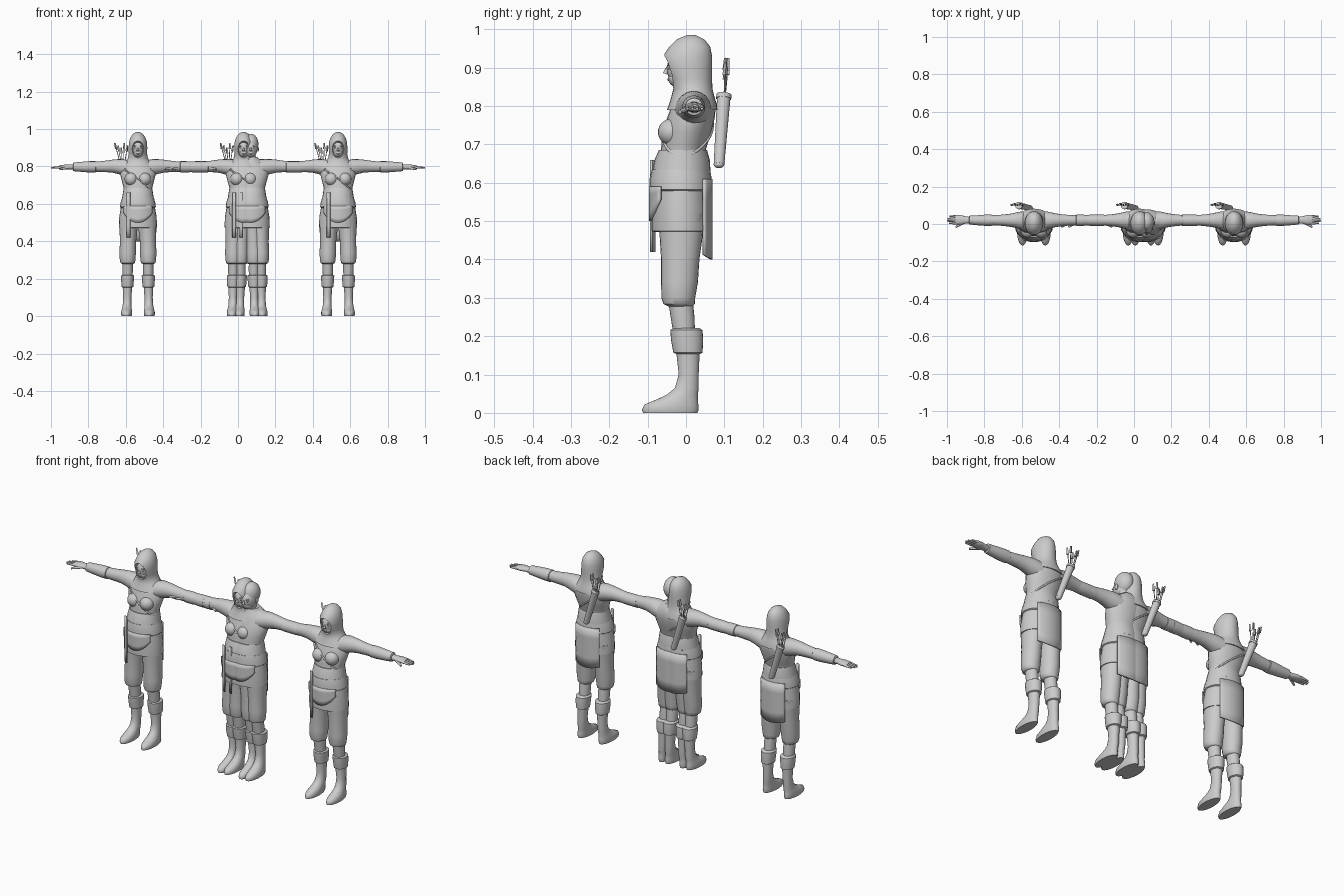
import bpy, bmesh
from math import sin, cos, pi, radians
from mathutils import Vector

default = bpy.data.objects.get("Cube")
if default:
    bpy.data.objects.remove(default, do_unlink=True)

GREY = (0.6, 0.6, 0.6, 1)
cloth = bpy.data.materials.new("plain grey")
cloth.use_nodes = True
cloth.diffuse_color = GREY
cloth.node_tree.nodes["Principled BSDF"].inputs["Base Color"].default_value = GREY

made = []
origin = Vector((0, 0, 0))


def finish(name, bm):
    bmesh.ops.recalc_face_normals(bm, faces=bm.faces)
    mesh = bpy.data.meshes.new(name)
    bm.to_mesh(mesh)
    bm.free()
    mesh.materials.append(cloth)
    obj = bpy.data.objects.new(name, mesh)
    obj.location = origin
    bpy.context.collection.objects.link(obj)
    made.append(obj)
    return obj


def skin(name, rows, closed=True, caps=True):
    """Bridge rows of points into a surface."""
    bm = bmesh.new()
    grid = [[bm.verts.new(p) for p in row] for row in rows]
    n = len(grid[0])
    for low, high in zip(grid, grid[1:]):
        for i in range(n if closed else n - 1):
            j = (i + 1) % n
            bm.faces.new((low[i], low[j], high[j], high[i]))
    if caps:
        bm.faces.new(grid[0])
        bm.faces.new(grid[-1])
    return finish(name, bm)


def upright(name, rings, side=1, n=24):
    """Rings of (z, centre x, centre y, radius x, radius y)."""
    turns = [2 * pi * i / n for i in range(n)]
    return skin(name, [[(side * (cx + rx * cos(a)), cy + ry * sin(a), z) for a in turns]
                       for z, cx, cy, rx, ry in rings])


def sideways(name, rings, side=1, n=16):
    """Rings of (x, centre y, centre z, radius y, radius z)."""
    turns = [2 * pi * i / n for i in range(n)]
    return skin(name, [[(side * x, cy + ry * cos(a), cz + rz * sin(a)) for a in turns]
                       for x, cy, cz, ry, rz in rings])


def ball(name, centre, radii):
    bm = bmesh.new()
    bmesh.ops.create_uvsphere(bm, u_segments=24, v_segments=16, radius=1)
    bmesh.ops.scale(bm, vec=radii, verts=bm.verts)
    bmesh.ops.translate(bm, vec=centre, verts=bm.verts)
    return finish(name, bm)


def rod(name, start, end, r1, r2, n=12):
    start, end = Vector(start), Vector(end)
    axis = end - start
    bm = bmesh.new()
    bmesh.ops.create_cone(bm, cap_ends=True, segments=n, radius1=r1, radius2=r2, depth=axis.length)
    bmesh.ops.rotate(bm, matrix=axis.to_track_quat("Z", "Y").to_matrix(), verts=bm.verts)
    bmesh.ops.translate(bm, vec=(start + end) / 2, verts=bm.verts)
    return finish(name, bm)


def drape(name, middle, half, top, bottom, rx, ry, droop=0):
    """Hanging cloth bent round the hips; droop lifts the outer corners."""
    rows = []
    for k in range(5):
        row = []
        for i in range(13):
            u = i / 6 - 1
            a = middle + half * u
            z = top + (bottom + droop * u * u - top) * k / 4
            row.append((rx * sin(a), -0.014 - ry * cos(a), z))
        rows.append(row)
    obj = skin(name, rows, closed=False, caps=False)
    mod = obj.modifiers.new("thickness", "SOLIDIFY")
    mod.thickness = 0.006
    mod.offset = 0


def centred(rings):
    return [(z, 0, cy, rx, ry) for z, cy, rx, ry in rings]


TORSO = [(.57, -.014, .09, .073), (.63, -.012, .078, .068), (.66, -.01, .073, .062),
         (.68, -.008, .075, .058), (.7, -.004, .08, .06), (.73, .002, .088, .064),
         (.77, .013, .098, .062), (.8, .02, .092, .058), (.83, .02, .06, .05),
         (.85, .02, .034, .036)]


def torso_at(z):
    for low, high in zip(TORSO, TORSO[1:]):
        if low[0] <= z <= high[0]:
            t = (z - low[0]) / (high[0] - low[0])
            return [a + (b - a) * t for a, b in zip(low, high)][1:]


def leg(label, s):
    upright(label + "_trouser", [
        (.278, .055, -.015, .028, .032), (.284, .055, -.018, .038, .041),
        (.3, .055, -.02, .042, .044), (.34, .055, -.017, .044, .048),
        (.4, .053, -.015, .043, .05), (.45, .051, -.013, .047, .055),
        (.52, .048, -.012, .05, .06)], s)
    upright(label + "_calf", [
        (.2, .055, -.004, .026, .028), (.25, .055, -.009, .028, .031),
        (.29, .055, -.014, .027, .032)], s)
    upright(label + "_boot_cuff", [
        (.153, .056, .006, .024, .03), (.157, .056, .005, .031, .038),
        (.19, .056, .003, .034, .042), (.216, .055, .001, .035, .042),
        (.221, .055, .001, .028, .034)], s)
    upright(label + "_boot", [
        (0, .061, -.041, .027, .071), (.008, .061, -.041, .029, .074),
        (.022, .061, -.038, .029, .07), (.034, .06, -.024, .027, .055),
        (.048, .059, -.009, .024, .04), (.065, .058, .002, .023, .031),
        (.1, .057, .007, .022, .026), (.165, .056, .005, .026, .031)], s)


def arm(label, s):
    sideways(label + "_sleeve", [
        (.05, .018, .788, .05, .045), (.08, .02, .796, .045, .044), (.11, .02, .8, .038, .039),
        (.14, .02, .802, .033, .034), (.18, .02, .8, .029, .03), (.24, .02, .798, .026, .026)], s)
    sideways(label + "_bracer", [
        (.225, .02, .798, .026, .026), (.228, .02, .798, .03, .03),
        (.26, .02, .798, .03, .03), (.31, .02, .798, .026, .026),
        (.345, .021, .798, .023, .023), (.348, .021, .798, .017, .017)], s)
    sideways(label + "_hand", [
        (.34, .021, .797, .017, .015), (.365, .021, .797, .019, .013),
        (.39, .022, .797, .026, .013), (.415, .023, .796, .025, .011),
        (.422, .023, .796, .022, .008)], s)
    for i, tip in enumerate((.455, .465, .461, .45)):
        y = .004 + i * .0125
        rod(f"{label}_finger_{i + 1}", (s * .412, y, .796), (s * tip, y, .793), .0068, .004, 8)
    rod(label + "_thumb", (s * .375, .008, .794), (s * .418, -.016, .785), .008, .005, 8)


def face():
    ball("head", (0, -.004, .897), (.036, .046, .048))
    ball("jaw", (0, -.016, .872), (.026, .031, .024))
    rod("neck", (0, .012, .82), (0, .008, .88), .028, .026, 16)
    rod("nose", (0, -.048, .902), (0, -.054, .884), .003, .007, 8)
    ball("mouth", (0, -.044, .869), (.011, .005, .004))
    for s, side in ((1, "left"), (-1, "right")):
        ball(side + "_eye", (s * .014, -.042, .899), (.007, .005, .004))
        ball(side + "_brow", (s * .015, -.043, .908), (.011, .005, .003))


def hood():
    shell = upright("hood", centred([
        (.79, .016, .094, .066), (.805, .018, .088, .062), (.825, .018, .066, .056),
        (.845, .018, .053, .051), (.87, .012, .049, .056), (.9, .006, .05, .062),
        (.93, .004, .048, .064), (.955, .01, .04, .053), (.974, .012, .027, .036),
        (.985, .014, .009, .012)]), n=32)
    cutter = ball("hood_cutter", (0, -.062, .886), (.035, .048, .051))
    mod = shell.modifiers.new("face opening", "BOOLEAN")
    mod.operation = "DIFFERENCE"
    mod.object = cutter
    bpy.context.view_layer.objects.active = shell
    bpy.ops.object.modifier_apply(modifier=mod.name)
    made.remove(cutter)
    bpy.data.objects.remove(cutter, do_unlink=True)


def quiver():
    base, mouth = Vector((-.02, .086, .648)), Vector((-.082, .099, .83))
    rod("quiver", base, mouth, .014, .018, 16)
    ball("quiver_base", base, (.014, .014, .01))
    rod("quiver_rim", mouth - (mouth - base) * .06, mouth, .02, .02, 16)
    # arrows fan out of the quiver mouth, with crossed feathers
    for i in range(5):
        tip = Vector((-.124 + i * .017, .103 + .007 * (i % 2), .925 - .012 * (i % 3)))
        start = mouth + Vector((-.008 + i * .004, 0, -.03))
        rod(f"arrow_{i + 1}", start, tip, .002, .002, 6)
        up = (tip - start).normalized()
        rod(f"feather_{i + 1}", tip - up * .032, tip, .007, .004, 4)
    # strap slung from one shoulder round the ribs
    curve = bpy.data.curves.new("strap", "CURVE")
    curve.dimensions = "3D"
    curve.bevel_depth = .004
    line = curve.splines.new("POLY")
    line.points.add(39)
    line.use_cyclic_u = True
    for i, point in enumerate(line.points):
        a = 2 * pi * i / 40
        z = .735 - .065 * cos(a)
        cy, rx, ry = torso_at(z)
        point.co = (rx * cos(a), cy + ry * sin(a), z, 1)
    curve.materials.append(cloth)
    strap = bpy.data.objects.new("strap", curve)
    strap.location = origin
    bpy.context.collection.objects.link(strap)


def figure(x, hooded):
    origin.x = x
    upright("torso", centred(TORSO))
    # layered waist wraps and skirt
    upright("upper_sash", centred([(.625, -.012, .08, .07), (.63, -.012, .085, .076),
                                   (.66, -.01, .08, .072), (.685, -.008, .076, .063)]))
    upright("lower_sash", centred([(.578, -.014, .09, .074), (.583, -.014, .096, .081),
                                   (.61, -.014, .092, .081), (.635, -.013, .084, .076)]))
    upright("skirt", centred([(.472, -.013, .095, .07), (.474, -.013, .102, .077),
                              (.53, -.014, .1, .076), (.6, -.014, .088, .072)]))
    drape("front_drape", 0, .85, .59, .5, .103, .08, .055)
    drape("hanging_sash", -.52, .1, .66, .42, .102, .084)
    drape("back_panel", pi, .72, .61, .4, .104, .08, .012)
    for s, side in ((1, "left"), (-1, "right")):
        leg(side, s)
        arm(side, s)
        if hooded:
            ball(side + "_chest", (s * .036, -.037, .732), (.035, .036, .035))
        else:
            ball(side + "_ear", (s * .039, .004, .893), (.005, .01, .014))
    face()
    if hooded:
        hood()
        quiver()
    else:
        ball("hair", (0, .012, .921), (.041, .05, .054))
        upright("collar", centred([(.815, .018, .07, .056), (.835, .018, .05, .047),
                                   (.85, .014, .036, .038)]))


for x, hooded in ((-.535, True), (.03, True), (.068, False), (.535, True)):
    figure(x, hooded)

# smooth shading with kept edges
bpy.ops.object.select_all(action="DESELECT")
for obj in made:
    obj.select_set(True)
bpy.context.view_layer.objects.active = made[0]
bpy.ops.object.shade_smooth_by_angle(angle=radians(45))
